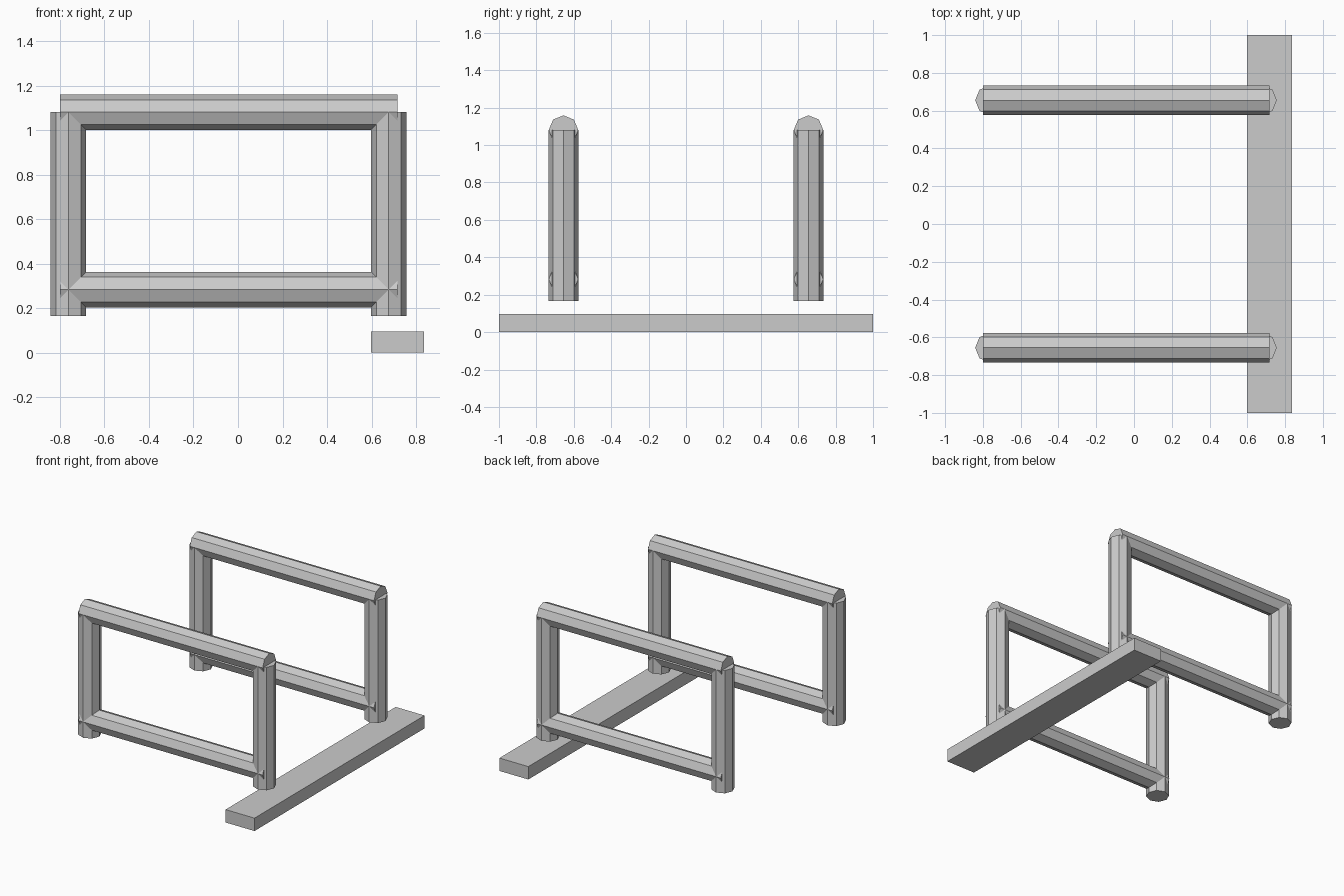
import bpy
import math

if "Cube" in bpy.data.objects:
    bpy.data.objects.remove(bpy.data.objects["Cube"])

R = 0.079                      # pole radius
X_LEFT, X_RIGHT = -0.762, 0.677
Z_LOW, Z_HIGH = 0.283, 1.08

grey = bpy.data.materials.new("plain grey")
grey.diffuse_color = (0.6, 0.6, 0.6, 1)
grey.use_nodes = True
grey.node_tree.nodes["Principled BSDF"].inputs["Base Color"].default_value = grey.diffuse_color


def pole(name, centre, length, along_x=False):
    """Eight-sided pole with corners on its axes."""
    rot = (0, math.pi / 2, 0) if along_x else (0, 0, 0)
    bpy.ops.mesh.primitive_cylinder_add(vertices=8, radius=R, depth=length,
                                        location=centre, rotation=rot)
    ob = bpy.context.object
    ob.name = name
    ob.data.materials.append(grey)


# Two identical rectangular frames
for side, y in (("front", -0.655), ("back", 0.655)):
    for end, x in (("left", X_LEFT), ("right", X_RIGHT)):
        pole(f"{side}_{end}_post", (x, y, (0.165 + Z_HIGH) / 2), Z_HIGH - 0.165)
    for level, z in (("lower", Z_LOW), ("upper", Z_HIGH)):
        pole(f"{side}_{level}_rail", (-0.042, y, z), 1.517, along_x=True)

# Flat board lying on the ground
bpy.ops.mesh.primitive_cube_add(size=1, location=(0.717, 0, 0.048))
board = bpy.context.object
board.name = "ground_board"
board.scale = (0.238, 2, 0.096)
board.data.materials.append(grey)
